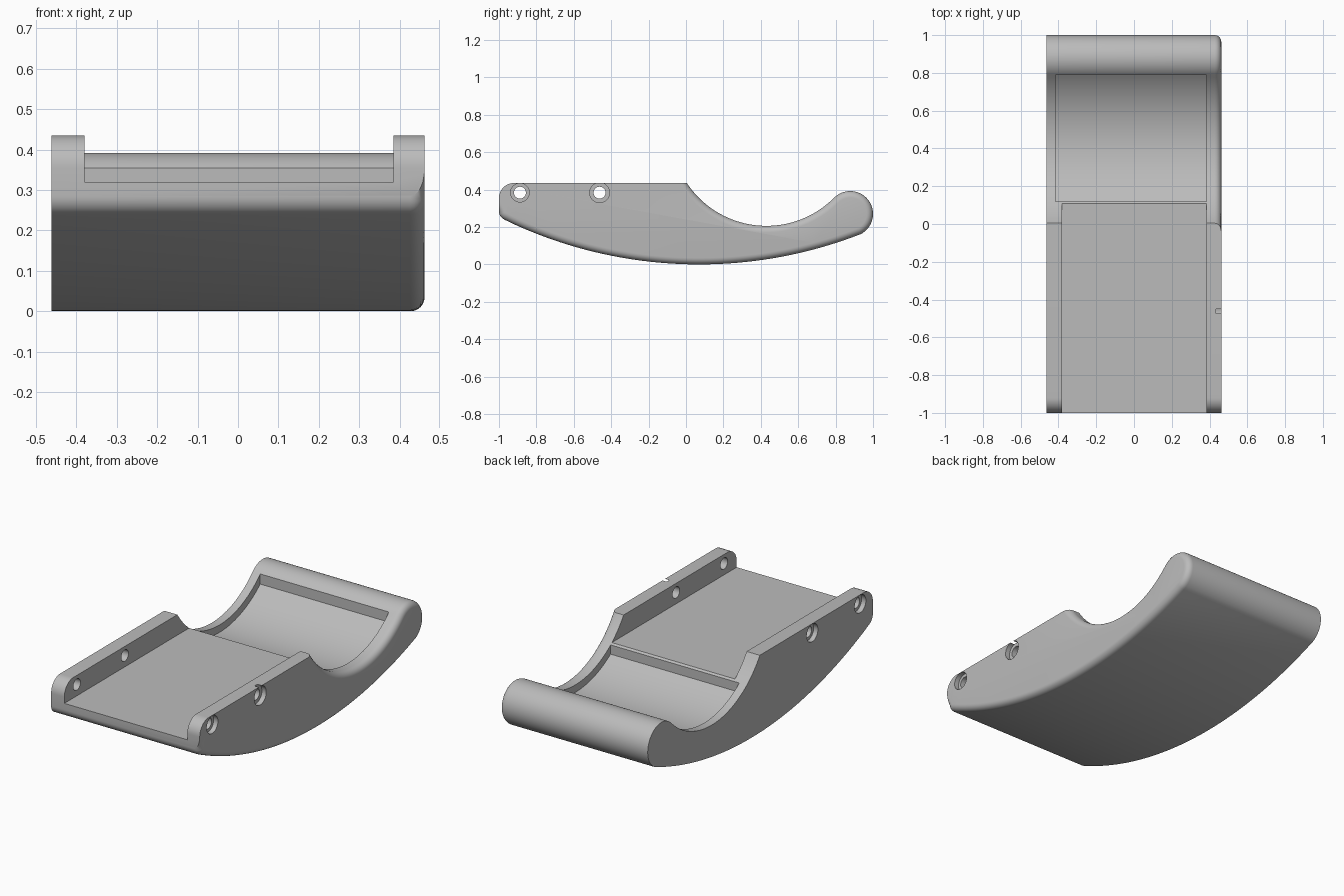
import bpy, bmesh
from math import sin, cos, atan2, radians, degrees, sqrt

cube = bpy.data.objects.get("Cube")
if cube:
    bpy.data.objects.remove(cube, do_unlink=True)

HALF = 0.462                      # half width of the body
TOP = 0.435                       # height of the rails
BOWL = (0.43, 0.716, 0.51)        # y, z, radius of each side-profile circle
BUMP = (0.878, 0.27, 0.122)
HULL = (0.07, 2.386, 2.386)
NOSE = (-0.95, 0.285, 0.05)
RAIL = (-0.92, TOP - 0.08, 0.08)

grey = bpy.data.materials.new("plain grey")
grey.use_nodes = True
colour = (0.5, 0.5, 0.5, 1)
grey.diffuse_color = colour
grey.node_tree.nodes["Principled BSDF"].inputs["Base Color"].default_value = colour


def arc(circle, a0, a1, n):
    """Points along a circle in the side plane, angles in degrees."""
    y, z, r = circle
    angles = [radians(a0 + (a1 - a0) * i / n) for i in range(n + 1)]
    return [(y + r * cos(a), z + r * sin(a)) for a in angles]


def heading(a, b):
    return degrees(atan2(b[1] - a[1], b[0] - a[0]))


def extrude(name, points, x0, x1, round_if=None):
    """Extrude a side profile along x, rounding chosen edges of the x1 end."""
    bm = bmesh.new()
    ends = [[bm.verts.new((x, y, z)) for y, z in points] for x in (x0, x1)]
    n = len(points)
    bm.faces.new(ends[0])
    cap = bm.faces.new(ends[1][::-1])
    for i in range(n):
        j = (i + 1) % n
        bm.faces.new((ends[0][i], ends[0][j], ends[1][j], ends[1][i]))
    bmesh.ops.recalc_face_normals(bm, faces=bm.faces)
    if round_if:
        edges = [e for e in cap.edges if round_if(*[v.co for v in e.verts])]
        bmesh.ops.bevel(bm, geom=edges, offset=0.035, segments=6,
                        profile=0.5, affect='EDGES')
    mesh = bpy.data.meshes.new(name)
    bm.to_mesh(mesh)
    bm.free()
    obj = bpy.data.objects.new(name, mesh)
    bpy.context.collection.objects.link(obj)
    mesh.materials.append(grey)
    return obj


# Body: curved hull, rounded tail, scooped bowl and flat rails
hull_end = heading(HULL, BUMP)
hull_start = heading(HULL, NOSE)
bump_end = heading(BUMP, BOWL)
lip = TOP - BOWL[1]
bowl_end = degrees(atan2(lip, -sqrt(BOWL[2] ** 2 - lip ** 2)))
profile = arc(NOSE, 180, 360 + hull_start, 8)
profile += arc(HULL, hull_start, hull_end, 48)[1:]
profile += arc(BUMP, hull_end, bump_end, 32)[1:]
profile += arc(BOWL, bump_end - 180, bowl_end, 40)[1:]
profile += arc(RAIL, 90, 180, 12)


def is_rounded(a, b):
    flat_top = min(a.z, b.z) > TOP - 0.001
    front = max(a.y, b.y) < -0.9 and max(a.z, b.z) > NOSE[1] + 0.005
    return not (flat_top or front)


body = extrude("cradle_body", profile, -HALF, HALF, is_rounded)

# Cutters: channel between the rails, and the sunken bowl floor
y0, y1, depth = 0.12, 0.79, 0.042
cutters = [extrude("channel_cutter",
                   [(-1.2, 0.32), (y0, 0.32), (y0, 0.7), (-1.2, 0.7)],
                   -0.38, 0.385)]
floor = (BOWL[0], BOWL[1], BOWL[2] + depth)
a0, a1 = [degrees(atan2(-sqrt(floor[2] ** 2 - (y - floor[0]) ** 2), y - floor[0]))
          for y in (y0, y1)]
cutters.append(extrude("floor_cutter",
                       arc(floor, a0, a1, 40) + [(y1, 0.6), (y0, 0.6)],
                       -0.415, 0.385))

# Cutters: bolt holes with a wider recess on each outer side
for y, wide in ((-0.888, 0.05), (-0.462, 0.053)):
    for radius, x0, x1 in ((0.032, -0.6, 0.6), (wide, HALF - 0.027, 0.6),
                           (0.05, -0.6, -HALF + 0.027)):
        ring = arc((y, 0.3835, radius), 0, 360, 32)[:-1]
        cutters.append(extrude("hole_cutter", ring, x0, x1))

for cutter in cutters:
    mod = body.modifiers.new("cut", 'BOOLEAN')
    mod.operation = 'DIFFERENCE'
    mod.solver = 'EXACT'
    mod.object = cutter

# Bake the cuts and drop the cutters
graph = bpy.context.evaluated_depsgraph_get()
baked = bpy.data.meshes.new_from_object(body.evaluated_get(graph))
body.modifiers.clear()
body.data = baked
for cutter in cutters:
    bpy.data.objects.remove(cutter, do_unlink=True)

bpy.ops.object.select_all(action='DESELECT')
body.select_set(True)
bpy.context.view_layer.objects.active = body
bpy.ops.object.shade_smooth_by_angle(angle=radians(30))
